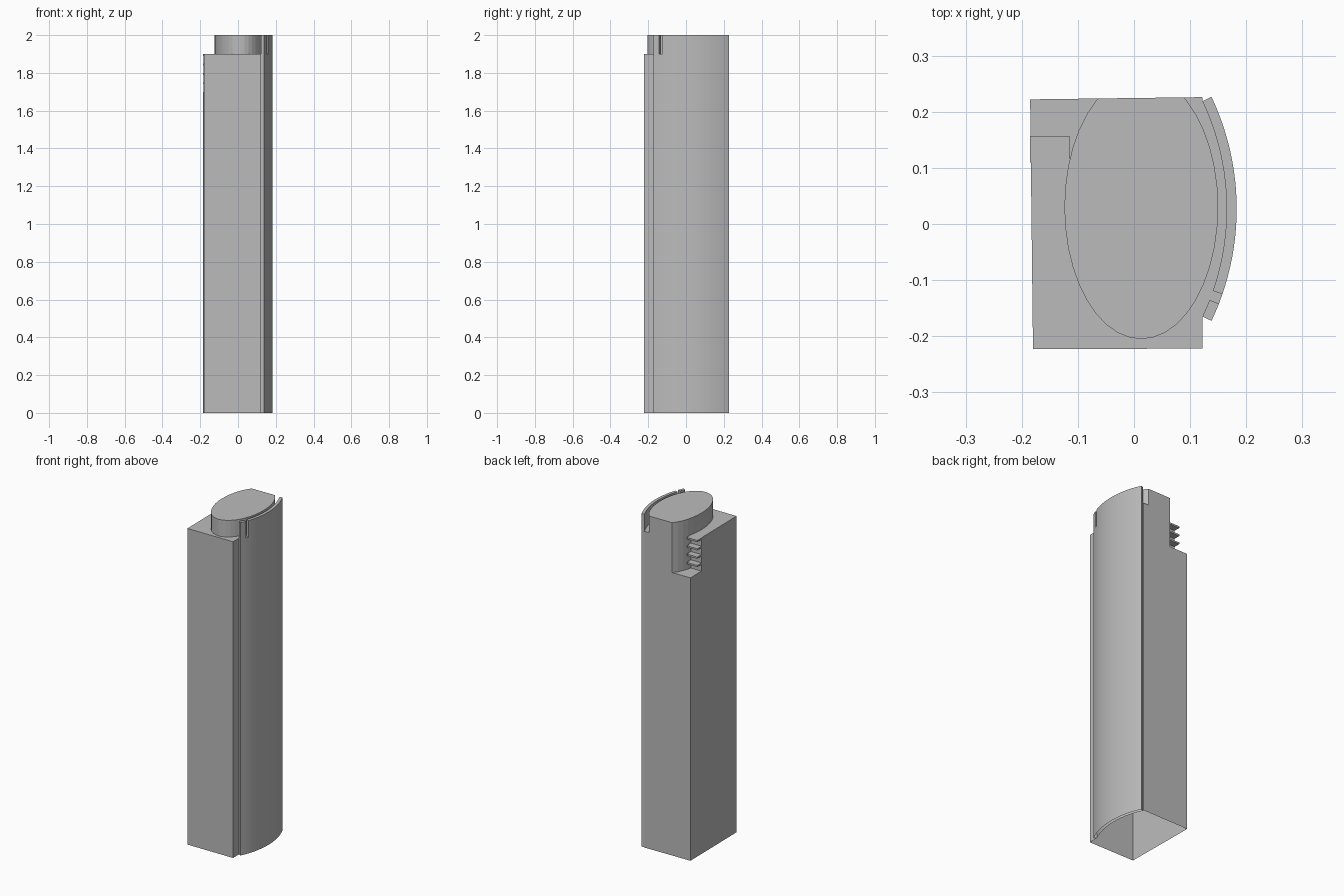
import bpy, bmesh
from math import sin, cos, radians, pi

cube = bpy.data.objects.get("Cube")
if cube:
    bpy.data.objects.remove(cube, do_unlink=True)

grey = bpy.data.materials.new("concrete grey")
grey.use_nodes = True
grey.diffuse_color = (0.5, 0.5, 0.5, 1)
grey.node_tree.nodes["Principled BSDF"].inputs["Base Color"].default_value = (0.5, 0.5, 0.5, 1)


def prism(name, outline, z0, z1):
    """Extrude a flat outline between two heights."""
    bm = bmesh.new()
    base = bm.faces.new([bm.verts.new((x, y, z0)) for x, y in outline])
    top = bmesh.ops.extrude_face_region(bm, geom=[base], use_keep_orig=True)["geom"]
    for v in top:
        if isinstance(v, bmesh.types.BMVert):
            v.co.z = z1
    bmesh.ops.recalc_face_normals(bm, faces=bm.faces)
    mesh = bpy.data.meshes.new(name)
    bm.to_mesh(mesh)
    bm.free()
    mesh.materials.append(grey)
    ob = bpy.data.objects.new(name, mesh)
    bpy.context.collection.objects.link(ob)
    return ob


def rect(x0, x1, y0, y1):
    return [(x0, y0), (x1, y0), (x1, y1), (x0, y1)]


def arc(radius, a0, a1, n=24):
    """Points on the curved side's circle, from front to back."""
    angles = [radians(a0 + (a1 - a0) * i / n) for i in range(n + 1)]
    return [(-0.284 + radius * cos(a), 0.027 + radius * sin(a)) for a in angles]


def combine(ob, other, operation):
    """Apply a boolean and discard the helper."""
    mod = ob.modifiers.new(operation, 'BOOLEAN')
    mod.operation, mod.object, mod.solver = operation, other, 'EXACT'
    bpy.context.view_layer.objects.active = ob
    bpy.ops.object.modifier_apply(modifier=mod.name)
    bpy.data.objects.remove(other, do_unlink=True)


def open_bottom(ob):
    bm = bmesh.new()
    bm.from_mesh(ob.data)
    low = [f for f in bm.faces if all(v.co.z < 0.001 for v in f.verts)]
    bmesh.ops.delete(bm, geom=low, context='FACES_ONLY')
    bm.to_mesh(ob.data)
    bm.free()


INNER, OUTER, SPAN = 0.449, 0.467, 25.3

# Main shaft, bulging on its left side
shaft = prism("tower_shaft",
              [(-0.18, -0.223), (0.122, -0.222)] + arc(INNER, -SPAN, SPAN)
              + [(0.118, 0.3), (-0.186, 0.3)], 0, 1.9)

# Balcony recess in the rear corner
combine(shaft, prism("recess_cutter", rect(-0.4, -0.03, 0.117, 0.5), 1.7, 2.2), 'DIFFERENCE')

# Oval core rising through the roof, cut flush with the back wall
oval = [(0.013 + 0.137 * cos(2 * pi * i / 40), 0.03 + 0.235 * sin(2 * pi * i / 40))
        for i in range(40)]
combine(shaft, prism("oval_core", oval, 1.6, 2.0), 'UNION')
combine(shaft, prism("back_cutter",
                     [(-0.5, 0.218), (0.5, 0.231), (0.5, 0.6), (-0.5, 0.6)], -0.5, 2.5),
        'DIFFERENCE')
open_bottom(shaft)

# Curved screen wall with a narrow slot near its front end
screen = prism("curved_screen",
               arc(OUTER, -SPAN, SPAN) + arc(INNER, -SPAN, SPAN)[::-1], 0, 2.0)
combine(screen, prism("slot_cutter",
                      arc(0.5, -21.2, -19, 1) + arc(0.42, -21.2, -19, 1)[::-1], 1.9, 2.2),
        'DIFFERENCE')
open_bottom(screen)

# Stacked balcony slabs in the recess
for i in range(4):
    top = 1.9 - 0.05 * i
    prism(f"balcony_slab_{i + 1}", rect(-0.185, -0.115, 0.11, 0.157), top - 0.01, top)
